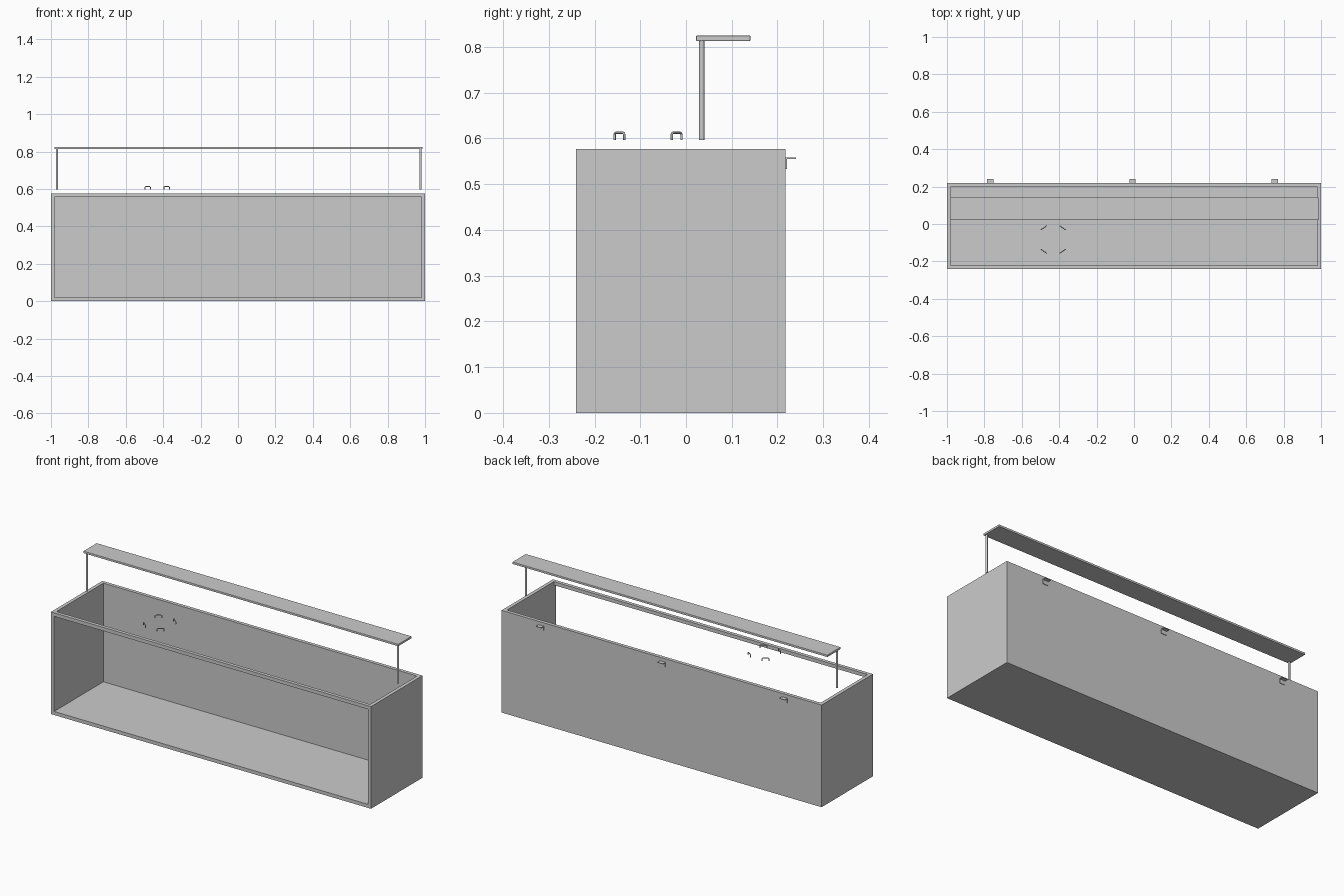
import bpy, math
from mathutils import Vector

if "Cube" in bpy.data.objects:
    bpy.data.objects.remove(bpy.data.objects["Cube"])


def box(name, lo, hi, bevel=0.0):
    lo, hi = Vector(lo), Vector(hi)
    bpy.ops.mesh.primitive_cube_add(size=1, location=(lo + hi) / 2)
    ob = bpy.context.object
    ob.name = name
    ob.scale = hi - lo
    bpy.ops.object.transform_apply(location=False, rotation=False, scale=True)
    if bevel:
        mod = ob.modifiers.new("rounded_edges", 'BEVEL')
        mod.width, mod.segments = bevel, 2
    return ob


def cut(ob, lo, hi):
    cutter = box("cutter", lo, hi)
    cutter.hide_render = True
    mod = ob.modifiers.new("cut", 'BOOLEAN')
    mod.operation, mod.solver, mod.object = 'DIFFERENCE', 'EXACT', cutter
    bpy.context.view_layer.objects.active = ob
    bpy.ops.object.modifier_apply(modifier=mod.name)
    bpy.data.objects.remove(cutter)


# Tank body: open top and framed open front
body = box("tank_body", (-1, -0.241, 0), (1, 0.218, 0.577))
cut(body, (-0.98, -0.221, 0.02), (0.98, 0.198, 0.8))
cut(body, (-0.98, -0.4, 0.02), (0.98, 0, 0.557))

# Raised shelf on two slim posts
box("raised_shelf", (-0.982, 0.022, 0.813), (0.986, 0.141, 0.825), 0.002)
for side, x in (("left", -0.968), ("right", 0.976)):
    bpy.ops.mesh.primitive_cylinder_add(vertices=24, radius=0.0058, depth=0.218,
                                        location=(x, 0.0345, 0.706))
    bpy.context.object.name = side + "_shelf_post"
    bpy.ops.object.shade_smooth_by_angle()

# Four small wire loops around a ring, each tangent to it
cx, cy, zb, zt, half, r = -0.432, -0.083, 0.597, 0.6125, 0.018, 0.005
profile = [(-half, zb)]
for corner, start in ((-1, 180), (1, 90)):
    for i in range(5):
        a = math.radians(start - i * 22.5)
        profile.append((corner * (half - r) + r * math.cos(a), zt - r + r * math.sin(a)))
profile.append((half, zb))
for n, (sx, sy) in enumerate(((-1, -1), (1, -1), (1, 1), (-1, 1))):
    mid = Vector((cx + sx * 0.0505, cy + sy * 0.0625, 0))
    along = Vector((0.81, -sx * sy * 0.586, 0))
    curve = bpy.data.curves.new("wire_loop", 'CURVE')
    curve.dimensions = '3D'
    curve.bevel_depth, curve.bevel_resolution = 0.0025, 2
    curve.use_fill_caps = True
    spline = curve.splines.new('POLY')
    spline.points.add(len(profile) - 1)
    for p, (u, z) in zip(spline.points, profile):
        p.co = (*(mid + along * u).xy, z, 1)
    bpy.context.collection.objects.link(
        bpy.data.objects.new("wire_loop_%d" % (n + 1), curve))

# Angle brackets along the back: L profile extruded sideways
L = [(0.218, 0.533), (0.221, 0.533), (0.221, 0.555),
     (0.241, 0.555), (0.241, 0.558), (0.218, 0.558)]
w = 0.017
for side, x in (("left", -0.769), ("middle", -0.008), ("right", 0.753)):
    verts = [(x + s * w, y, z) for s in (-1, 1) for y, z in L]
    faces = [(i, i + 6, (i + 1) % 6 + 6, (i + 1) % 6) for i in range(6)]
    faces += [tuple(range(6)), tuple(range(11, 5, -1))]
    mesh = bpy.data.meshes.new(side + "_back_bracket")
    mesh.from_pydata(verts, [], [f[::-1] for f in faces])
    mesh.update()
    bpy.context.collection.objects.link(bpy.data.objects.new(mesh.name, mesh))
